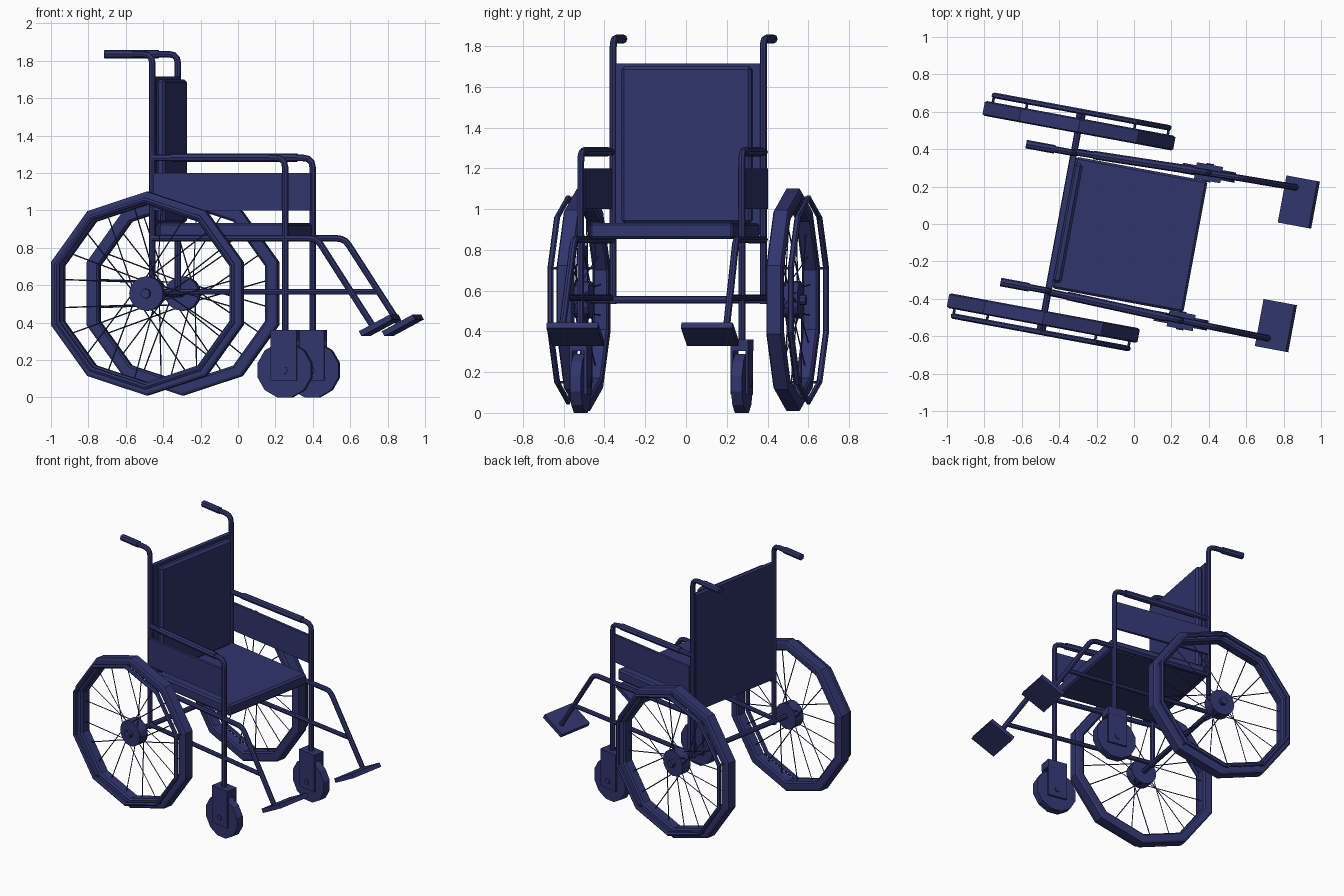
import bpy, bmesh
from math import sin, cos, pi, radians
from mathutils import Matrix, Vector

if "Cube" in bpy.data.objects:
    bpy.data.objects.remove(bpy.data.objects["Cube"])

# whole chair is turned a little about z; built with +x forward, mirrored in y
PLACE = Matrix.Rotation(radians(-10.5), 4, 'Z') @ Matrix.Translation((0, -0.06, 0))
navy = bpy.data.materials.new("navy")
navy.diffuse_color = (0.03, 0.035, 0.15, 1)
navy.use_nodes = True
navy.node_tree.nodes["Principled BSDF"].inputs["Base Color"].default_value = navy.diffuse_color


def add(name, mesh):
    ob = bpy.data.objects.new(name, mesh)
    bpy.context.collection.objects.link(ob)
    ob.matrix_world = PLACE
    mesh.materials.clear()
    mesh.materials.append(navy)
    return ob


def from_bm(name, bm):
    bmesh.ops.recalc_face_normals(bm, faces=bm.faces)
    me = bpy.data.meshes.new(name)
    bm.to_mesh(me)
    bm.free()
    return add(name, me)


def box(name, centre, size, tilt=0, bevel=0):
    bm = bmesh.new()
    m = Matrix.Translation(centre) @ Matrix.Rotation(tilt, 4, 'Y') @ Matrix.Diagonal((*size, 1))
    bmesh.ops.create_cube(bm, size=1, matrix=m)
    if bevel:
        bmesh.ops.bevel(bm, geom=bm.edges[:], offset=bevel, segments=1, affect='EDGES')
    return from_bm(name, bm)


def disc(name, centre, r, width, n, turn=0):
    """Cylinder whose axis runs across the chair."""
    bm = bmesh.new()
    m = (Matrix.Translation(centre) @ Matrix.Rotation(turn, 4, 'Y')
         @ Matrix.Rotation(pi / 2, 4, 'X'))
    bmesh.ops.create_cone(bm, cap_ends=True, segments=n, radius1=r, radius2=r, depth=width, matrix=m)
    return from_bm(name, bm)


def ring(name, centre, profile, n=10):
    """Closed (radius, across) profile swept round a wheel axis, one vertex at the top."""
    bm = bmesh.new()
    c = Vector(centre)
    loops = []
    for i in range(n):
        a = pi / 2 + i * 2 * pi / n
        loops.append([bm.verts.new(c + Vector((r * cos(a), y, r * sin(a)))) for r, y in profile])
    k = len(profile)
    for i in range(n):
        p, q = loops[i], loops[(i + 1) % n]
        for j in range(k):
            bm.faces.new((p[j], p[(j + 1) % k], q[(j + 1) % k], q[j]))
    return from_bm(name, bm)


def rounded(pts, r):
    pts = [Vector(p) for p in pts]
    out = [pts[0]]
    for a, b, c in zip(pts, pts[1:], pts[2:]):
        p, q = b + (a - b).normalized() * r, b + (c - b).normalized() * r
        out += [p * (1 - t) ** 2 + b * 2 * t * (1 - t) + q * t * t for t in (0, .33, .67, 1)]
    return out + [pts[-1]]


def tube(name, paths, r, bend=0.05, res=2):
    cu = bpy.data.curves.new(name, 'CURVE')
    cu.dimensions = '3D'
    cu.bevel_depth, cu.bevel_resolution, cu.use_fill_caps = r, res, True
    for path in paths:
        pts = rounded(path, bend)
        sp = cu.splines.new('POLY')
        sp.points.add(len(pts) - 1)
        for p, co in zip(sp.points, pts):
            p.co = (*co, 1)
        sp.use_smooth = False
    tmp = bpy.data.objects.new(name + "_path", cu)
    bpy.context.collection.objects.link(tmp)
    me = bpy.data.meshes.new_from_object(tmp.evaluated_get(bpy.context.evaluated_depsgraph_get()))
    bpy.data.objects.remove(tmp)
    return add(name, me)


AX, AZ = -0.385, 0.555   # rear axle
FX = 0.342               # front post
T = 0.0175               # frame tube radius

# seat and backrest
box("seat", (-0.012, 0, 0.893), (0.715, 0.715, 0.08), bevel=0.012)
box("backrest_panel", (AX, 0, 1.292), (0.03, 0.72, 0.845))
box("backrest_pad", (-0.35, 0, 1.315), (0.05, 0.65, 0.77), bevel=0.015)
tube("rear_axle", [[(AX, -0.53, AZ), (AX, 0.53, AZ)]], 0.018)

for s, side in ((-1, "right"), (1, "left")):
    def nm(part):
        return side + "_" + part

    # frame tubes
    tube(nm("rear_post"), [[(AX, s * .375, AZ - .02), (AX, s * .375, 1.835), (-0.64, s * .375, 1.835)]], T)
    tube(nm("hand_grip"), [[(-0.645, s * .375, 1.835), (-0.49, s * .375, 1.835)]], 0.023)
    tube(nm("arm_and_front_post"),
         [[(AX, s * .38, 1.28), (FX, s * .402, 1.28), (FX, s * .402, 0.34)]], T)
    tube(nm("arm_pad"), [[(-0.28, s * .383, 1.282), (0.26, s * .4, 1.282)]], 0.023)
    box(nm("arm_panel"), (-0.02, s * .39, 1.1), (0.71, 0.018, 0.2))
    tube(nm("seat_rail_and_leg_strut"),
         [[(AX, s * .38, 0.85), (0.515, s * .405, 0.85), (0.815, s * .41, 0.39)]], T, 0.04)
    tube(nm("lower_rail"), [[(AX, s * .385, AZ + .01), (0.7, s * .408, AZ + .01)]], 0.0155)

    # footplate
    box(nm("footplate"), (0.845, s * .336, 0.385), (0.19, 0.256, 0.03), tilt=radians(-28))

    # caster
    cy = s * .402
    disc(nm("caster_wheel"), (FX, cy, 0.145), 0.15, 0.055, 12, radians(15))
    disc(nm("caster_bolt"), (FX, cy, 0.145), 0.02, 0.1, 8)
    box(nm("caster_fork_top"), (FX, cy, 0.332), (0.142, 0.088, 0.055))
    for o in (-.037, .037):
        box(nm("caster_fork_plate"), (FX, cy + o, 0.215), (0.142, 0.013, 0.25))

    # drive wheel: tyre, hand rim, hub, spokes
    wy = s * .523
    w = (AX, wy, AZ)
    ring(nm("tyre"), w, [(.545, -.033), (.545, .033), (.532, .04), (.487, .04),
                         (.475, .03), (.475, -.03), (.487, -.04), (.532, -.04)])
    ring(nm("hand_rim"), (AX, s * .6, AZ),
         [(.5 + .015 * cos(k * pi / 3 + pi / 6), .015 * sin(k * pi / 3 + pi / 6)) for k in range(6)])
    clips, spokes = [], []
    for i in range(5):
        a = pi / 2 + i * 2 * pi / 5
        clips.append([(AX + .5 * cos(a), wy, AZ + .5 * sin(a)),
                      (AX + .5 * cos(a), s * .6, AZ + .5 * sin(a))])
    for i in range(20):
        a = (i + .5) * pi / 10
        b = a + (.7 if i // 2 % 2 else -.7)
        y = wy + (.03 if i % 2 else -.03)
        spokes.append([(AX + .08 * cos(b), y, AZ + .08 * sin(b)),
                       (AX + .485 * cos(a), wy, AZ + .485 * sin(a))])
    tube(nm("hand_rim_clips"), clips, 0.007, res=1)
    tube(nm("spokes"), spokes, 0.0035, res=0)
    disc(nm("hub"), w, 0.092, 0.075, 16)
    disc(nm("hub_cap"), (AX, wy + s * .045, AZ), 0.026, 0.04, 10)
